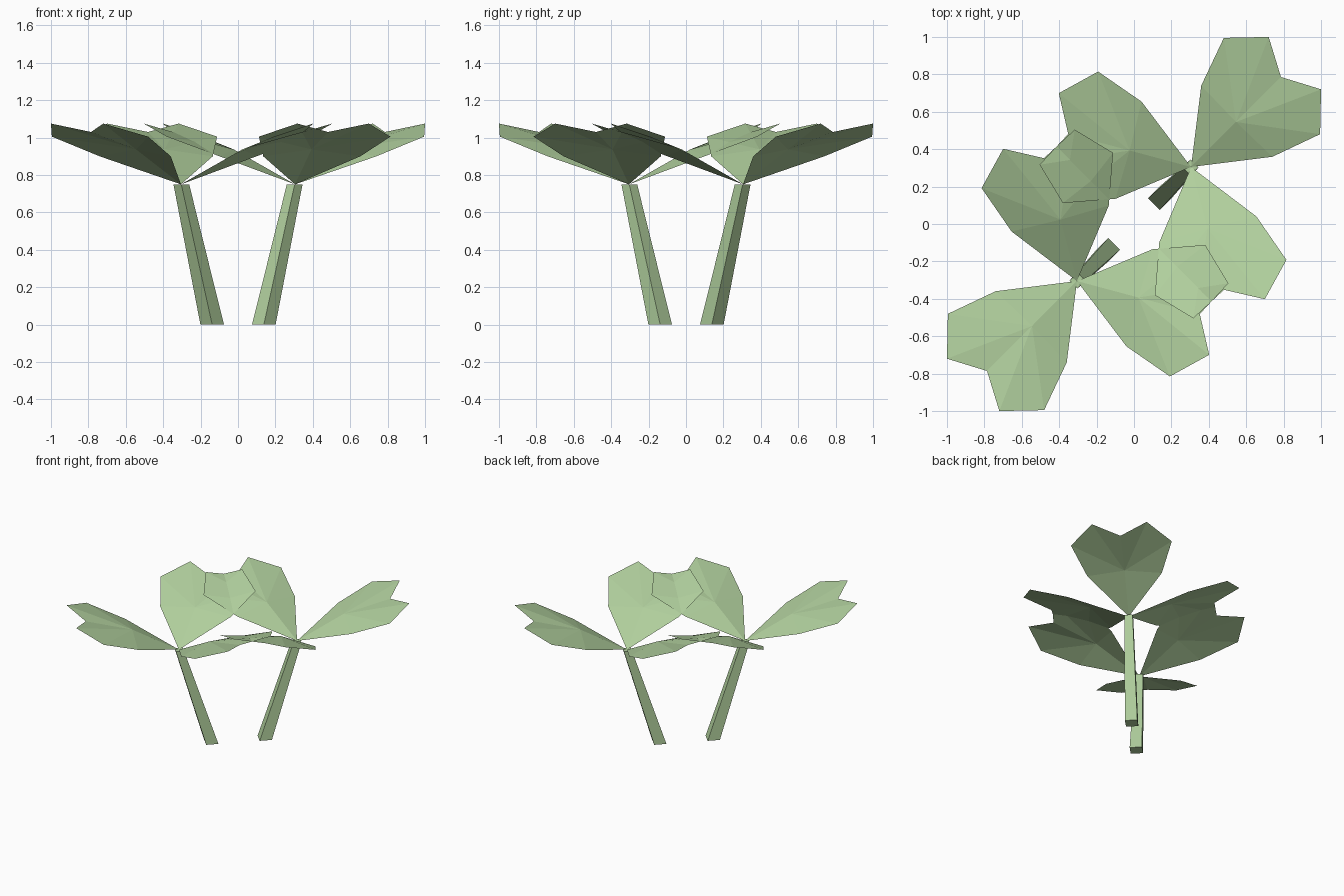
import bpy, bmesh, math
from mathutils import Matrix, Vector

if "Cube" in bpy.data.objects:
    bpy.data.objects.remove(bpy.data.objects["Cube"])

green = bpy.data.materials.new("leaf_green")
green.diffuse_color = (0.44, 0.63, 0.34, 1)
green.use_nodes = True
green.node_tree.nodes["Principled BSDF"].inputs["Base Color"].default_value = green.diffuse_color

HUB = Vector((0.305, 0.305, 0.75))
# Half outline of a leaf pointing along +x: distance out, side offset, rise
HALF = [(0.346, 0.269, 0.15), (0.612, 0.364, 0.255), (0.785, 0.198, 0.325)]
NOTCH = (0.68, 0, 0.28)
CENTRE = (0.34, 0, 0.187)


def add_object(name, bm, matrix):
    bmesh.ops.transform(bm, matrix=matrix, verts=bm.verts)
    mesh = bpy.data.meshes.new(name)
    bm.to_mesh(mesh)
    bm.free()
    mesh.materials.append(green)
    bpy.context.collection.objects.link(bpy.data.objects.new(name, mesh))


def leaf(name, matrix):
    # Heart-shaped sheet: a fan around the raised centre
    bm = bmesh.new()
    mirrored = [(u, -v, z) for u, v, z in HALF]
    outline = [(0, 0, 0)] + mirrored + [NOTCH] + HALF[::-1]
    ring = [bm.verts.new(p) for p in outline]
    mid = bm.verts.new(CENTRE)
    for a, b in zip(ring, ring[1:] + ring[:1]):
        bm.faces.new((mid, a, b))
    add_object(name, bm, matrix)


def stem(name, matrix):
    # Leaning four-sided tapered stalk
    bm = bmesh.new()
    rings = []
    for c, r, z in ((0.138, 0.063, 0), (0.303, 0.042, 0.75)):
        rings.append([bm.verts.new((c + r * math.cos(i * math.pi / 2),
                                    c + r * math.sin(i * math.pi / 2), z))
                      for i in range(4)])
    low, high = rings
    for i in range(4):
        j = (i + 1) % 4
        bm.faces.new((low[i], low[j], high[j], high[i]))
    bm.faces.new(low[::-1])
    bm.faces.new(high)
    add_object(name, bm, matrix)


# Two matching sprigs, half a turn apart, each with three leaves
for side, turn in (("back", 0), ("front", math.pi)):
    spin = Matrix.Rotation(turn, 4, 'Z')
    stem(side + "_stem", spin)
    for i, angle in enumerate((45, 165, 285)):
        place = Matrix.Translation(HUB) @ Matrix.Rotation(math.radians(angle), 4, 'Z')
        leaf(f"{side}_leaf_{i + 1}", spin @ place)
